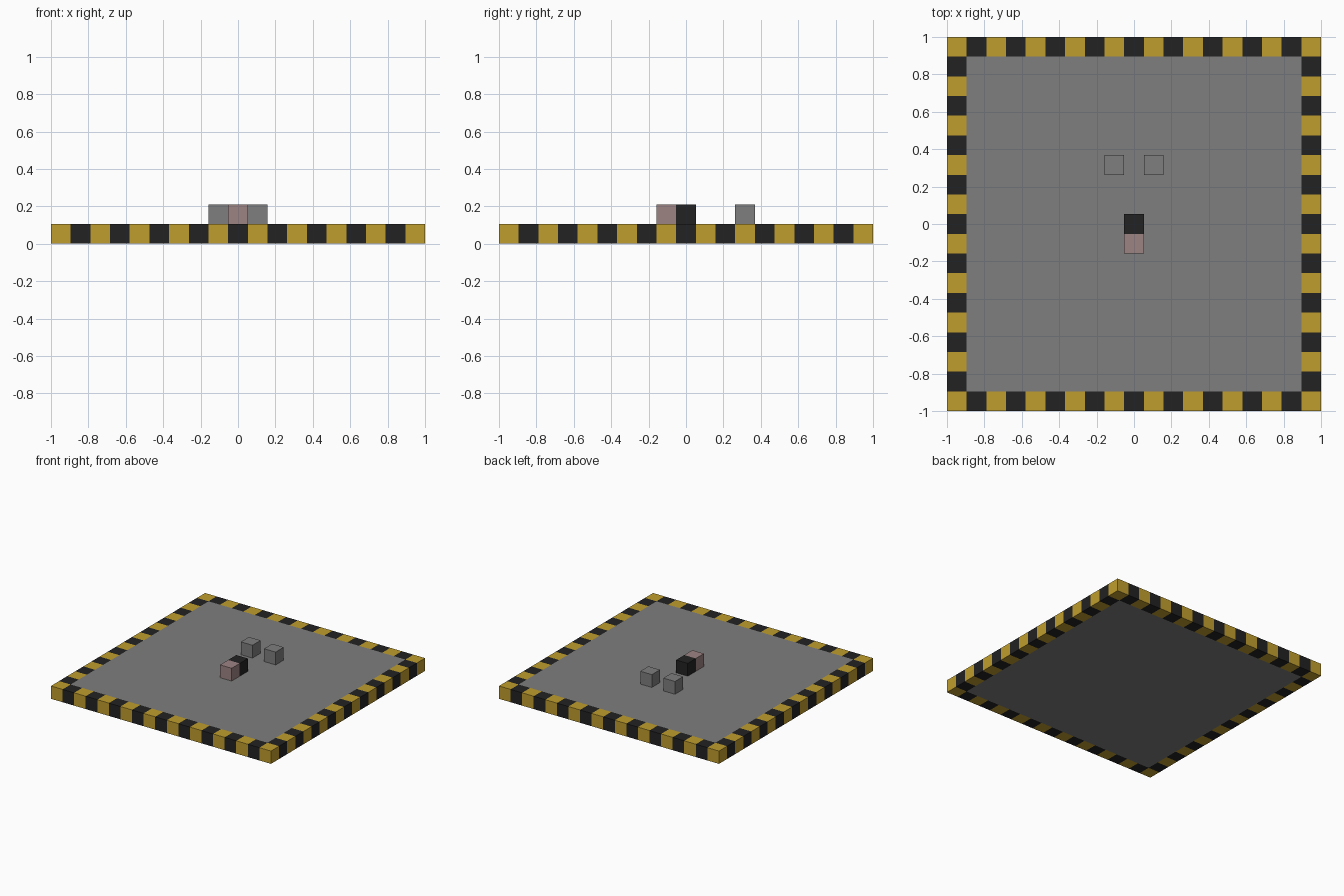
import bpy, bmesh

if "Cube" in bpy.data.objects:
    bpy.data.objects.remove(bpy.data.objects["Cube"], do_unlink=True)

COUNT = 19              # cells along each side
CELL = 2 / COUNT
EDGE = COUNT // 2       # index of the outermost cells


def material(name, rgb):
    mat = bpy.data.materials.new(name)
    mat.use_nodes = True
    mat.diffuse_color = (*rgb, 1)
    mat.node_tree.nodes["Principled BSDF"].inputs["Base Color"].default_value = (*rgb, 1)
    return mat


grey = material("floor_grey", (0.21, 0.21, 0.21))
yellow = material("hazard_yellow", (0.53, 0.34, 0.027))
black = material("hazard_black", (0.016, 0.016, 0.016))
pink = material("dusty_pink", (0.34, 0.23, 0.23))


def add_object(name, bm, mats):
    mesh = bpy.data.meshes.new(name)
    bm.to_mesh(mesh)
    bm.free()
    for mat in mats:
        mesh.materials.append(mat)
    obj = bpy.data.objects.new(name, mesh)
    bpy.context.collection.objects.link(obj)
    return obj


def block(name, col, row, mat):
    bm = bmesh.new()
    bmesh.ops.create_cube(bm, size=CELL)
    obj = add_object(name, bm, [mat])
    obj.location = (col * CELL, row * CELL, 1.5 * CELL)


# Platform: grey floor with a border of alternating yellow and black cells
bm = bmesh.new()
bmesh.ops.create_grid(bm, x_segments=COUNT, y_segments=COUNT, size=1)
for face in bm.faces:
    centre = face.calc_center_median()
    col, row = round(centre.x / CELL), round(centre.y / CELL)
    if max(abs(col), abs(row)) == EDGE:
        face.material_index = 1 + (col + row) % 2
inner = [f for f in bm.faces if f.material_index == 0]
bmesh.ops.dissolve_faces(bm, faces=inner)
platform = add_object("platform", bm, [grey, yellow, black])
thick = platform.modifiers.new("thickness", "SOLIDIFY")
thick.thickness = CELL
thick.offset = 1

# Blocks standing on the floor
block("left_rear_block", 1, 3, grey)
block("right_rear_block", -1, 3, grey)
block("centre_block", 0, 0, black)
block("front_block", 0, -1, pink)
